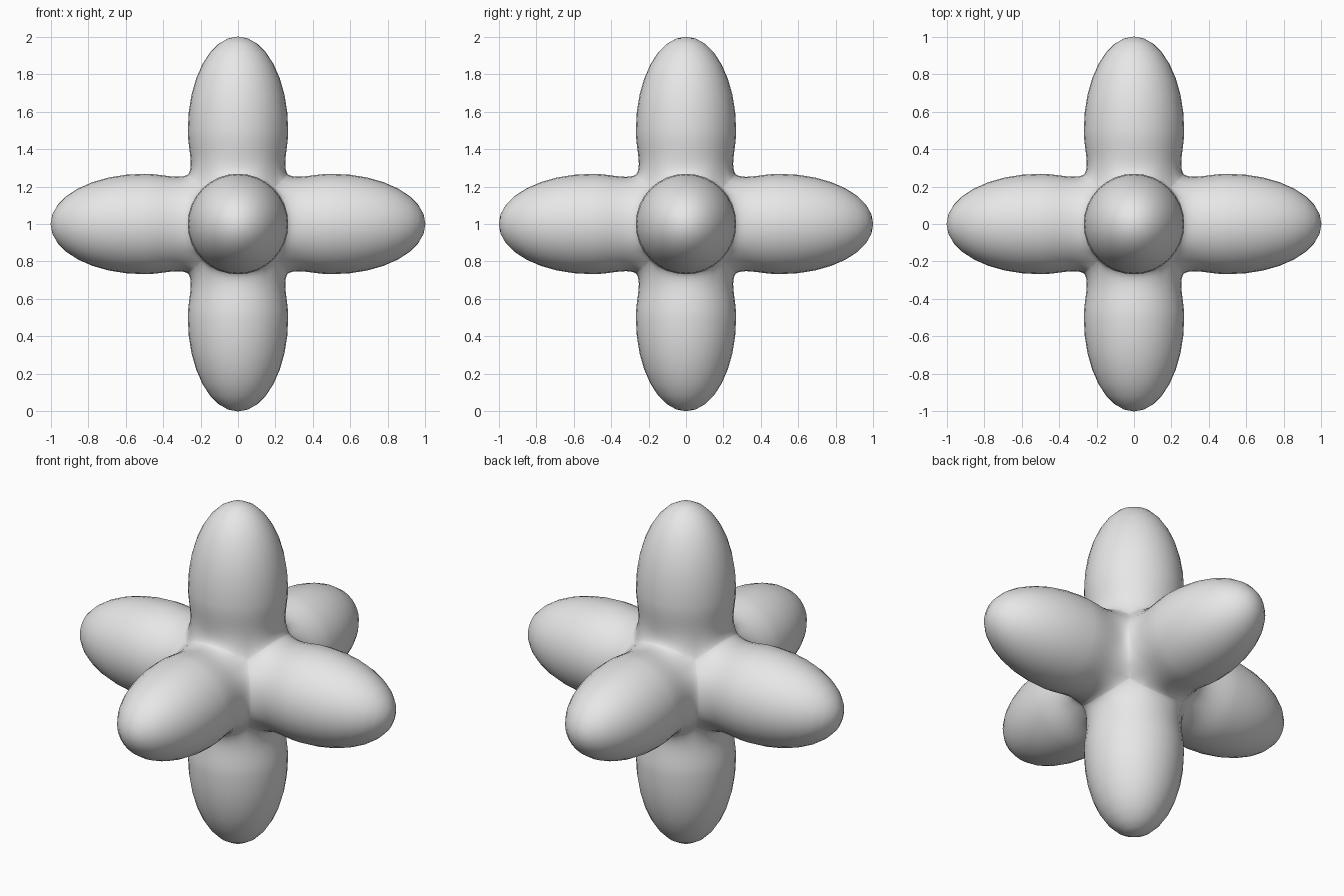
import bpy, bmesh
from math import cos, sin, pi, sqrt, exp
from mathutils import Vector

old = bpy.data.objects.get("Cube")
if old:
    bpy.data.objects.remove(old, do_unlink=True)

SEGMENTS = 32
RADIUS, MIDDLE = 0.268, 0.5     # widest point of a lobe
BODY_STEPS, CAP_STEPS = 14, 8

grey = bpy.data.materials.new("plain_grey")
grey.use_nodes = True
grey.diffuse_color = (0.8, 0.8, 0.8, 1)
grey.node_tree.nodes["Principled BSDF"].inputs["Base Color"].default_value = (0.8, 0.8, 0.8, 1)


def body_radius(t):
    """Radius of the inner half, narrowing gently to a neck."""
    u = min(1, max(0, (MIDDLE - t) / 0.2))
    return RADIUS - 0.017 * (1 - cos(pi * u)) / 2


def ring(step, a):
    """Radius and height along the lobe axis, for one step and angle."""
    if step >= BODY_STEPS:
        q = (step - BODY_STEPS) / CAP_STEPS * pi / 2
        return RADIUS * cos(q), MIDDLE + (1 - MIDDLE) * sin(q)
    # Fillet grows towards the corners where three lobes meet
    corner = sin(2 * a) ** 2
    fillet = 0.015 + 0.012 * corner
    width = 0.018 + 0.03 * corner
    base = (body_radius(0) + fillet) * max(abs(cos(a)), abs(sin(a)))
    d = (MIDDLE - base) * (step / BODY_STEPS) ** 2
    return body_radius(base + d) + fillet * exp(-d / width), base + d


def add_lobe(bm, axis):
    """One rounded lobe from the diagonal seams out to its tip."""
    side = Vector((axis.y, axis.z, axis.x))
    up = axis.cross(side)
    rings = []
    for step in range(BODY_STEPS + CAP_STEPS):
        loop = []
        for k in range(SEGMENTS):
            a = 2 * pi * k / SEGMENTS
            r, t = ring(step, a)
            loop.append(bm.verts.new(side * r * cos(a) + up * r * sin(a) + axis * t))
        rings.append(loop)
    for low, high in zip(rings, rings[1:]):
        for k in range(SEGMENTS):
            n = (k + 1) % SEGMENTS
            bm.faces.new((low[k], low[n], high[n], high[k]))
    tip = bm.verts.new(axis)
    for k in range(SEGMENTS):
        bm.faces.new((rings[-1][k], rings[-1][(k + 1) % SEGMENTS], tip))


# Six lobes joined into one skin
bm = bmesh.new()
for i in range(3):
    for sign in (1, -1):
        axis = Vector((0, 0, 0))
        axis[i] = sign
        add_lobe(bm, axis)
bmesh.ops.remove_doubles(bm, verts=bm.verts, dist=0.001)
bmesh.ops.recalc_face_normals(bm, faces=bm.faces)
bmesh.ops.translate(bm, verts=bm.verts, vec=(0, 0, 1))
for f in bm.faces:
    f.smooth = True
mesh = bpy.data.meshes.new("six_lobed_body")
bm.to_mesh(mesh)
bm.free()
mesh.materials.append(grey)
body = bpy.data.objects.new("six_lobed_body", mesh)
bpy.context.collection.objects.link(body)
